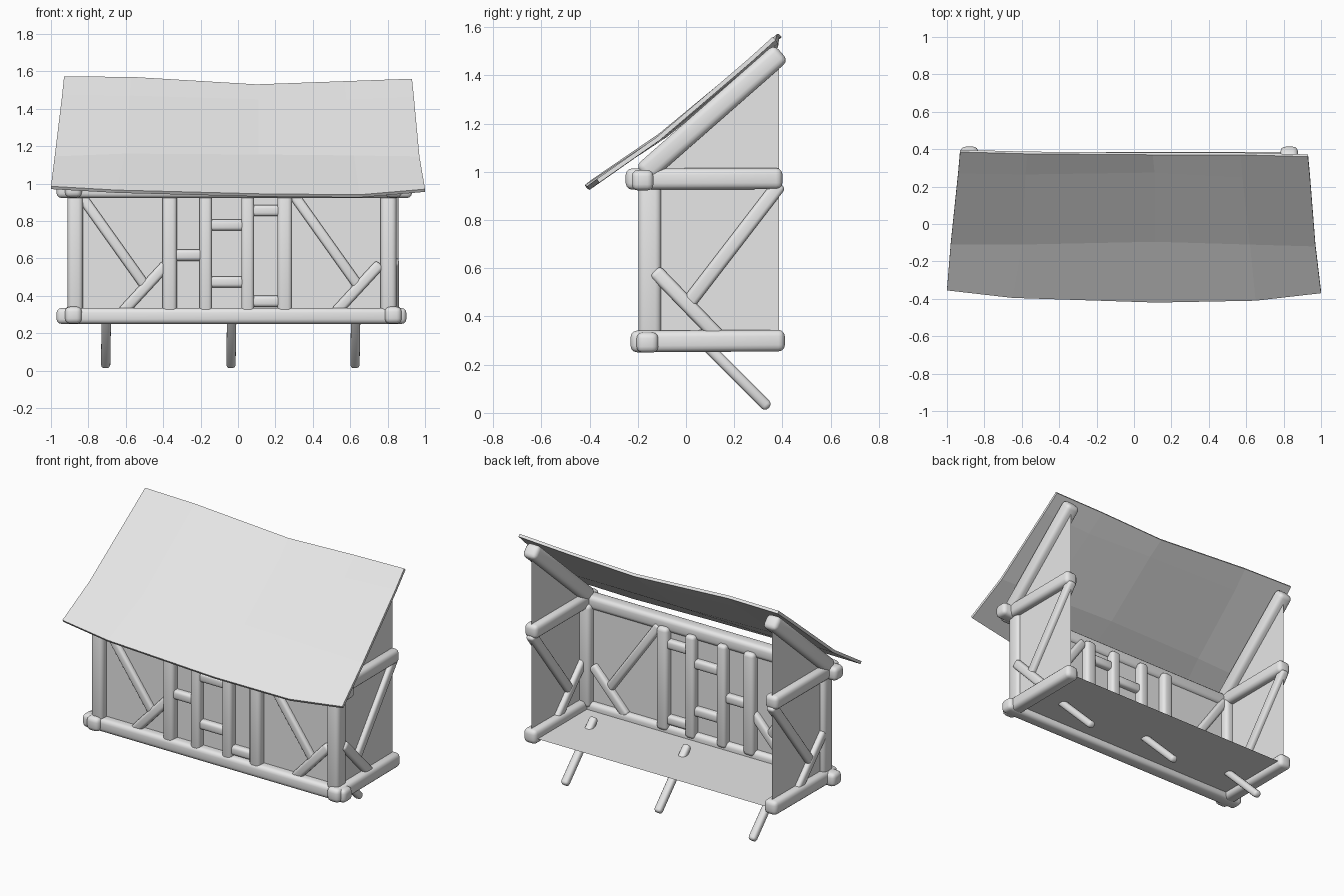
import bpy, bmesh
from mathutils import Vector, Matrix

if "Cube" in bpy.data.objects:
    bpy.data.objects.remove(bpy.data.objects["Cube"])

GREY = (0.8, 0.8, 0.8, 1)
mat = bpy.data.materials.new("plain grey")
mat.use_nodes = True
mat.diffuse_color = GREY
mat.node_tree.nodes["Principled BSDF"].inputs["Base Color"].default_value = GREY


def add_object(name, mesh):
    mesh.materials.append(mat)
    ob = bpy.data.objects.new(name, mesh)
    bpy.context.scene.collection.objects.link(ob)
    return ob


def beam(name, a, b, width, depth, normal, soft=0.3):
    """Rounded timber from a to b; depth runs along the wall normal."""
    a, b, n = Vector(a), Vector(b), Vector(normal)
    axis = (b - a).normalized()
    side = n.cross(axis).normalized()
    frame = Matrix((side, n, axis)).transposed().to_4x4()
    frame.translation = (a + b) / 2
    bm = bmesh.new()
    bmesh.ops.create_cube(bm, size=1)
    bmesh.ops.scale(bm, vec=(width, depth, (b - a).length), verts=bm.verts)
    bmesh.ops.bevel(bm, geom=bm.edges[:], offset=soft * min(width, depth),
                    segments=3, profile=0.5, affect='EDGES')
    bmesh.ops.transform(bm, matrix=frame, verts=bm.verts)
    bmesh.ops.recalc_face_normals(bm, faces=bm.faces)
    mesh = bpy.data.meshes.new(name)
    bm.to_mesh(mesh)
    bm.free()
    mesh.shade_smooth()
    return add_object(name, mesh)


def panel(name, corners):
    mesh = bpy.data.meshes.new(name)
    mesh.from_pydata(corners, [], [range(len(corners))])
    return add_object(name, mesh)


FRONT, SIDE = (0, 1, 0), (1, 0, 0)
WALL_Y, BACK_Y, FLOOR_Z = -0.15, 0.385, 0.29
SIDES = (("right", -0.88), ("left", 0.83))

# Thin walls and floor
x0, x1 = SIDES[0][1], SIDES[1][1]
panel("floor", [(x0, WALL_Y, FLOOR_Z), (x1, WALL_Y, FLOOR_Z),
                (x1, BACK_Y, FLOOR_Z), (x0, BACK_Y, FLOOR_Z)])
panel("front_wall", [(x0, WALL_Y, FLOOR_Z), (x1, WALL_Y, FLOOR_Z),
                     (x1, WALL_Y, 0.97), (x0, WALL_Y, 0.97)])

# Long front beams
beam("front_sill", (-0.97, -0.16, 0.292), (0.90, -0.16, 0.292), 0.085, 0.09, FRONT)
beam("front_top_beam", (-0.97, -0.18, 0.965), (0.93, -0.18, 0.965), 0.085, 0.09, FRONT)

# Side frames: wall, beams, rafter and braces
for tag, x in SIDES:
    def side_beam(part, a, b, w, d):
        beam(f"{tag}_{part}", (x, *a), (x, *b), w, d, SIDE)

    wall = [(x, WALL_Y, FLOOR_Z), (x, BACK_Y, FLOOR_Z),
            (x, BACK_Y, 1.47), (x, -0.17, 1.0)]
    panel(f"{tag}_side_wall", wall if x > 0 else wall[::-1])
    side_beam("side_sill", (-0.23, 0.296), (0.41, 0.30), 0.09, 0.09)
    side_beam("side_top_beam", (-0.25, 0.97), (0.40, 0.972), 0.088, 0.09)
    side_beam("rafter", (-0.18, 0.99), (0.395, 1.495), 0.09, 0.095)
    side_beam("long_brace", (0.39, 0.95), (-0.01, 0.43), 0.06, 0.055)
    side_beam("short_brace", (-0.13, 0.59), (0.16, 0.29), 0.06, 0.06)

# Upright posts on the front
posts = (("right_corner_post", -0.87, 0.082), ("left_corner_post", 0.805, 0.085),
         ("stud_1", -0.365, 0.078), ("stud_2", -0.172, 0.066),
         ("stud_3", 0.052, 0.068), ("stud_4", 0.25, 0.08))
for name, x, w in posts:
    beam(name, (x, WALL_Y, 0.30), (x, WALL_Y, 0.96), w, 0.095, FRONT)

# Short rails between the studs
for i, (xa, xb, z) in enumerate(((-0.36, -0.18, 0.617), (-0.17, 0.05, 0.778),
                                 (-0.17, 0.05, 0.474), (0.05, 0.25, 0.855),
                                 (0.05, 0.25, 0.37))):
    beam(f"rail_{i + 1}", (xa, WALL_Y, z), (xb, WALL_Y, z), 0.06, 0.07, FRONT)

# Diagonal braces in the two outer bays
for tag, x in (("right", -0.85), ("left", 0.29)):
    beam(f"{tag}_front_long_brace", (x, WALL_Y, 0.95), (x + 0.37, WALL_Y, 0.43),
         0.055, 0.055, FRONT)
    beam(f"{tag}_front_short_brace", (x + 0.23, WALL_Y, 0.31),
         (x + 0.47, WALL_Y, 0.57), 0.058, 0.065, FRONT)

# Slanted struts under the floor
for i, x in enumerate((-0.708, -0.038, 0.625)):
    beam(f"strut_{i + 1}", (x + 0.005, 0.03, 0.335), (x, 0.343, 0.021),
         0.045, 0.05, SIDE, 0.4)

# Sagging roof: rows from eave to ridge
rows = (
    ((-1.0, -0.355, 0.985), (-0.65, -0.395, 0.965), (0.12, -0.42, 0.945),
     (0.65, -0.41, 0.94), (1.0, -0.37, 0.97)),
    ((-0.98, -0.11, 1.145), (-0.6, -0.11, 1.16), (0.11, -0.095, 1.155),
     (0.62, -0.11, 1.15), (0.97, -0.12, 1.145)),
    ((-0.94, 0.27, 1.475), (-0.58, 0.265, 1.47), (0.11, 0.275, 1.45),
     (0.58, 0.25, 1.45), (0.94, 0.255, 1.465)),
    ((-0.93, 0.385, 1.572), (-0.57, 0.375, 1.57), (0.1, 0.37, 1.53),
     (0.57, 0.37, 1.547), (0.93, 0.36, 1.56)),
)
n = len(rows[0])
faces = [(r * n + c, r * n + c + 1, (r + 1) * n + c + 1, (r + 1) * n + c)
         for r in range(len(rows) - 1) for c in range(n - 1)]
mesh = bpy.data.meshes.new("roof")
mesh.from_pydata([p for row in rows for p in row], [], faces)
roof = add_object("roof", mesh)
thick = roof.modifiers.new("thickness", 'SOLIDIFY')
thick.thickness = 0.018
thick.offset = -1
